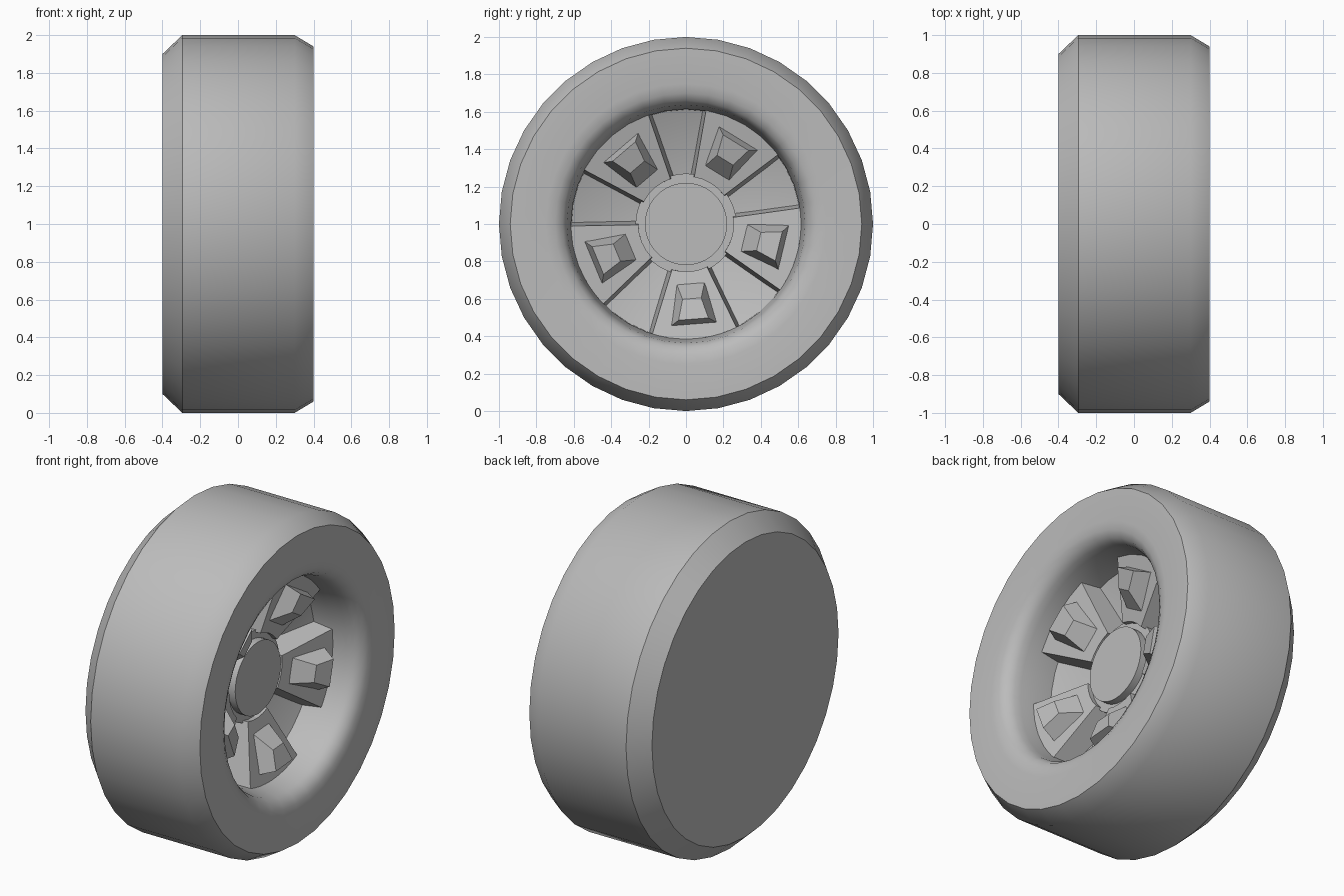
import bpy
import bmesh
from math import cos, sin, pi, radians

cube = bpy.data.objects.get("Cube")
if cube:
    bpy.data.objects.remove(cube, do_unlink=True)

# One plain colour for the whole wheel
grey = bpy.data.materials.new("plain grey")
grey.use_nodes = True
colour = (0.5, 0.5, 0.5, 1)
grey.diffuse_color = colour
grey.node_tree.nodes["Principled BSDF"].inputs["Base Color"].default_value = colour

SIDES = 36
AXLE = 1.0  # height of the wheel centre


def finish(name, bm, smooth=None):
    bmesh.ops.remove_doubles(bm, verts=bm.verts, dist=0.0001)
    bmesh.ops.recalc_face_normals(bm, faces=bm.faces)
    mesh = bpy.data.meshes.new(name)
    bm.to_mesh(mesh)
    bm.free()
    mesh.materials.append(grey)
    obj = bpy.data.objects.new(name, mesh)
    obj.location.z = AXLE
    bpy.context.collection.objects.link(obj)
    if smooth:
        bpy.ops.object.select_all(action='DESELECT')
        bpy.context.view_layer.objects.active = obj
        obj.select_set(True)
        bpy.ops.object.shade_smooth_by_angle(angle=radians(smooth))
    return obj


def loft(bm, rings):
    """Skin matching rings of points and cap both ends."""
    loops = [[bm.verts.new(p) for p in ring] for ring in rings]
    for a, b in zip(loops, loops[1:]):
        for i in range(len(a)):
            j = (i + 1) % len(a)
            bm.faces.new((a[i], a[j], b[j], b[i]))
    bm.faces.new(loops[0])
    bm.faces.new(loops[-1])


def revolve(name, profile, smooth):
    """Turn a profile of (x, radius) points about the axle."""
    bm = bmesh.new()
    loft(bm, [[(x, r * sin(2 * pi * i / SIDES), r * cos(2 * pi * i / SIDES))
               for i in range(SIDES)] for x, r in profile])
    return finish(name, bm, smooth)


def polar(x, r, angle, shift=0):
    """Point at a radius and angle, moved sideways by shift."""
    return (x, r * cos(angle) - shift * sin(angle),
            r * sin(angle) + shift * cos(angle))


# Tyre, rim bowl and hub: the whole body in one turned profile
revolve("tyre_and_rim", [
    (-0.4, 0.9), (-0.295, 1), (0.3, 1), (0.4, 0.94),
    (0.4, 0.75), (0.392, 0.7), (0.37, 0.66), (0.33, 0.637), (0.29, 0.63),
    (0.2, 0.615), (0.09, 0.612), (-0.05, 0.27)], 35)
revolve("hub", [(-0.07, 0.27), (0.09, 0.27), (0.09, 0.22), (0.135, 0.22)], 35)

HALF = radians(21.5)


def spoke_ring(centre, inner_x, outer_x, flare):
    """Outline of a spoke: inner arc one way, outer arc back."""
    steps = [-1, -0.5, 0, 0.5, 1]
    inner = [polar(inner_x, 0.255, centre + s * HALF, s * flare) for s in steps]
    outer = [polar(outer_x, 0.617, centre + s * HALF, s * flare) for s in steps]
    return inner + outer[::-1]


def pad_ring(centre, inner, outer):
    """Trapezoid from (x, radius, half width) at its inner and outer ends."""
    corners = [(inner, -1), (inner, 1), (outer, 1), (outer, -1)]
    return [polar(x, r, centre, side * w) for (x, r, w), side in corners]


# Five sloping spokes, each with a raised block
for n in range(5):
    centre = radians(-85.5 + 72 * n)
    bm = bmesh.new()
    loft(bm, [spoke_ring(centre, -0.1, 0.04, 0.025),
              spoke_ring(centre, 0.12, 0.21, 0)])
    finish(f"spoke_{n + 1}", bm)

    bm = bmesh.new()
    loft(bm, [pad_ring(centre, (0.11, 0.3, 0.08), (0.17, 0.545, 0.135)),
              pad_ring(centre, (0.25, 0.4, 0.05), (0.285, 0.51, 0.08))])
    finish(f"spoke_block_{n + 1}", bm)
